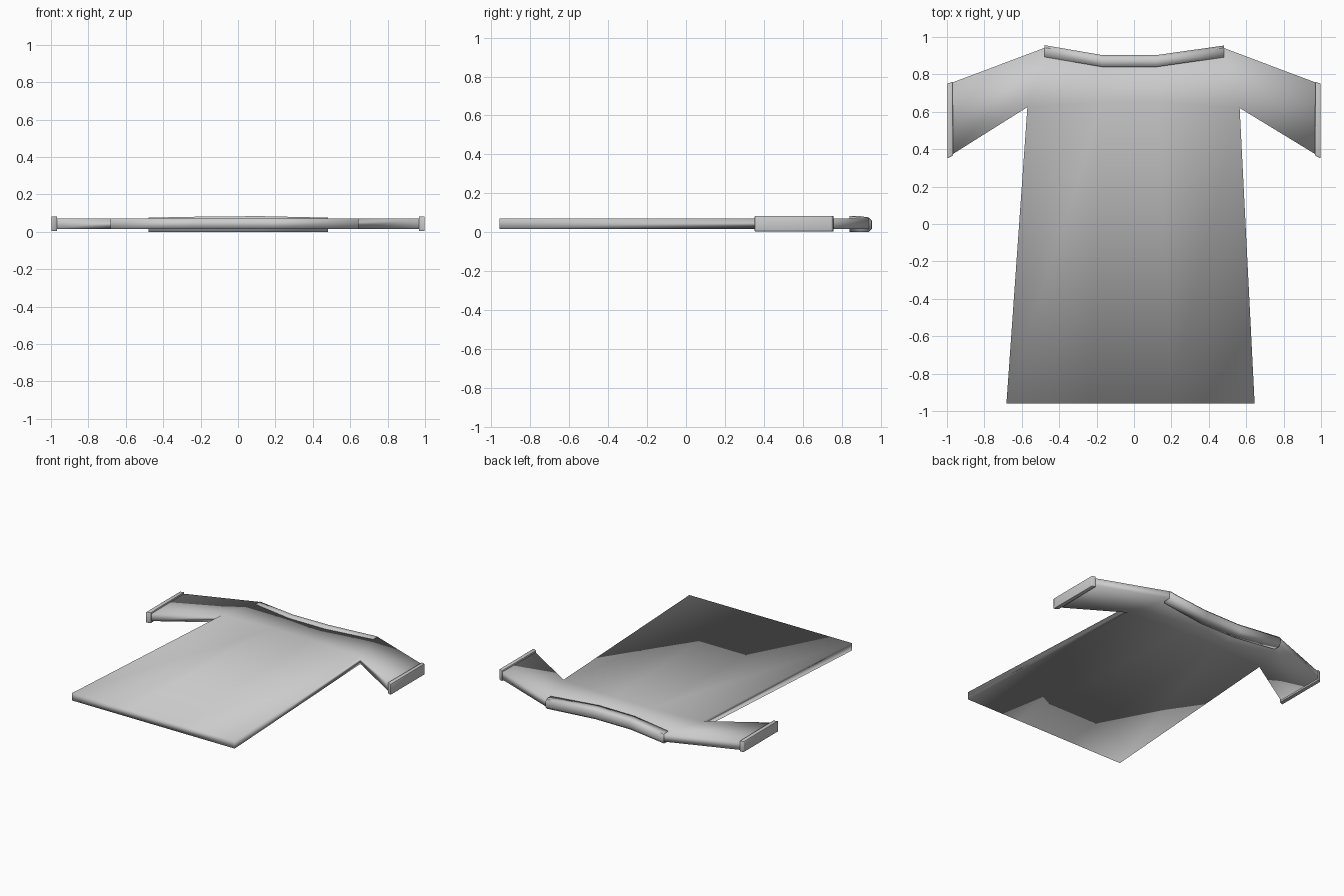
import bpy, bmesh

if "Cube" in bpy.data.objects:
    bpy.data.objects.remove(bpy.data.objects["Cube"])


def finish(name, bm):
    """Make a fully smooth-shaded object from a bmesh."""
    bmesh.ops.recalc_face_normals(bm, faces=bm.faces)
    for f in bm.faces:
        f.smooth = True
    me = bpy.data.meshes.new(name)
    bm.to_mesh(me)
    bm.free()
    ob = bpy.data.objects.new(name, me)
    bpy.context.collection.objects.link(ob)
    return ob


def slab(name, points, faces, z0, z1):
    """Extrude a flat layout of (x, y) panels from z0 to z1."""
    bm = bmesh.new()
    vs = [bm.verts.new((x, y, z0)) for x, y in points]
    panels = [bm.faces.new([vs[i] for i in f]) for f in faces]
    out = bmesh.ops.extrude_face_region(bm, geom=panels, use_keep_orig=True)['geom']
    for v in out:
        if isinstance(v, bmesh.types.BMVert):
            v.co.z = z1
    return finish(name, bm)


def sweep(name, path, profile):
    """Carry a (y, z) profile along path points (x, y, z lift)."""
    bm = bmesh.new()
    rings = [[bm.verts.new((x, y + dy, dz + (lift if dz > 0.04 else 0)))
              for dy, dz in profile] for x, y, lift in path]
    n = len(profile)
    for a, b in zip(rings, rings[1:]):
        for i in range(n):
            j = (i + 1) % n
            bm.faces.new((a[i], a[j], b[j], b[i]))
    bm.faces.new(rings[0])
    bm.faces.new(rings[-1])
    return finish(name, bm)


# Shirt: torso columns in three rows (hem, armpit, neckline) plus sleeve panels
rows = [(-0.682, -0.96), (-0.23, -0.96), (0.20, -0.96), (0.645, -0.96),
        (-0.57, 0.625), (-0.17, 0.65), (0.13, 0.65), (0.565, 0.62),
        (-0.47, 0.945), (-0.17, 0.88), (0.12, 0.88), (0.47, 0.945)]
sleeve_ends = [(-0.975, 0.37), (-0.975, 0.755), (0.975, 0.37), (0.975, 0.755)]
panels = [(r + c, r + c + 1, r + c + 5, r + c + 4) for r in (0, 4) for c in range(3)]
panels += [(12, 4, 8, 13), (7, 14, 15, 11)]
slab("shirt", rows + sleeve_ends, panels, 0.016, 0.071)

# Cuffs
for side, s in (("left", -1), ("right", 1)):
    cuff = slab(side + "_cuff", [(s * 0.998, 0.352), (s * 0.998, 0.75), (s * 0.97, 0.76),
                                 (s * 0.967, 0.366)], [(0, 1, 2, 3)], 0.004, 0.083)
    m = cuff.modifiers.new("soft_edge", 'BEVEL')
    m.width, m.segments = 0.003, 2

# Rolled collar band following the neckline, front and back in one
profile = [(-0.033, 0.0), (0.012, 0.0), (0.03, 0.018), (0.03, 0.058),
           (0.012, 0.076), (-0.033, 0.076)]
sweep("collar", [(-0.478, 0.926, 0.0), (-0.17, 0.873, 0.006),
                 (0.12, 0.873, 0.008), (0.48, 0.924, 0.0)], profile)
